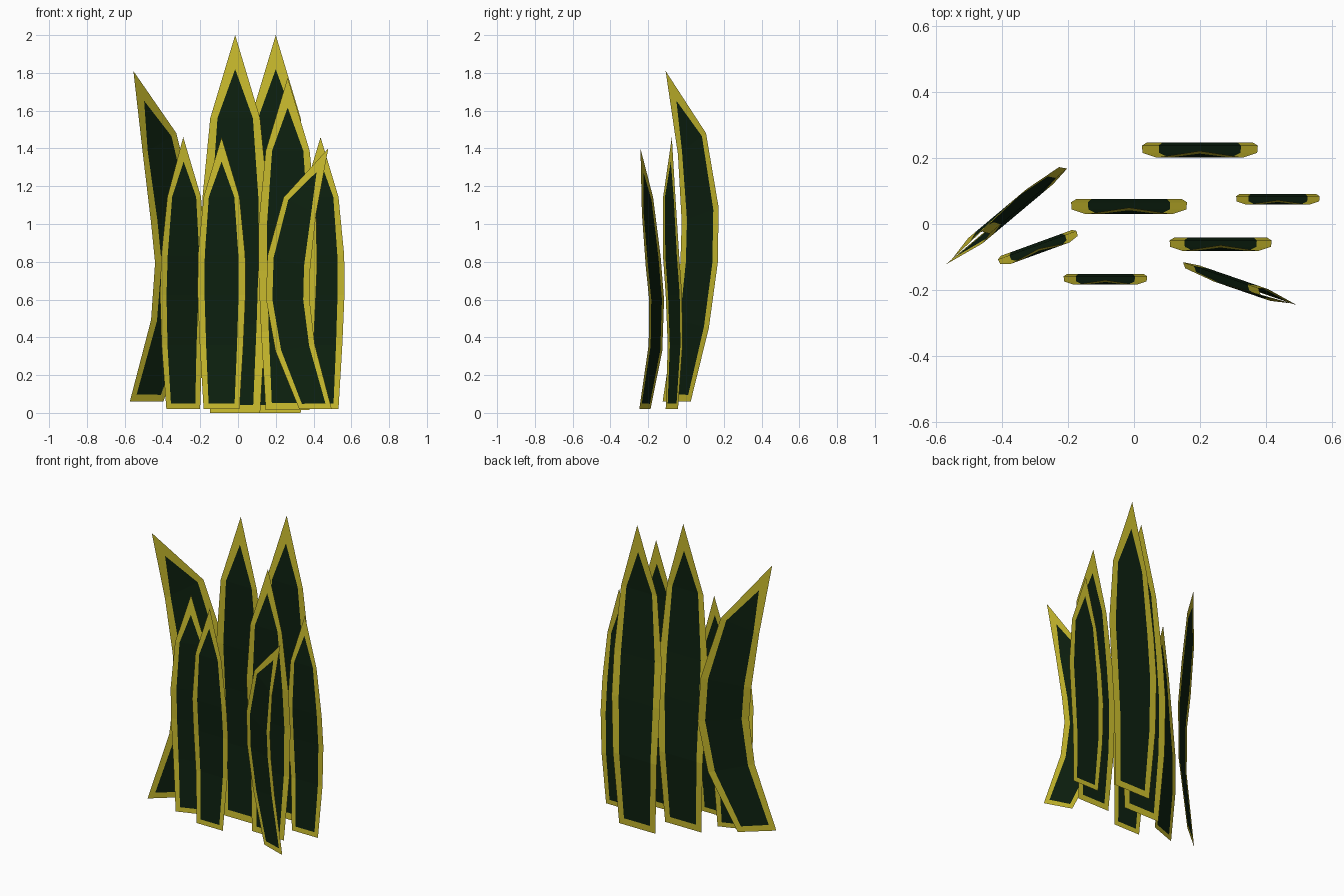
import bpy
import bmesh
from math import radians
from mathutils import Matrix, Vector

cube = bpy.data.objects.get("Cube")
if cube:
    bpy.data.objects.remove(cube, do_unlink=True)


def make_material(name, rgb):
    mat = bpy.data.materials.new(name)
    mat.use_nodes = True
    color = (*rgb, 1)
    mat.diffuse_color = color
    mat.node_tree.nodes["Principled BSDF"].inputs["Base Color"].default_value = color
    return mat


YELLOW = make_material("yellow margin", (0.60, 0.51, 0.027))
GREEN = make_material("dark green", (0.004, 0.015, 0.005))

# Leaf rows for unit height: height, half width, depth bow, sideways sway, tilt
ROWS = [
    (0.0, 0.066, 0.0, 0.115, 0.0),
    (0.235, 0.080, 0.013, 0.028, -0.012),
    (0.42, 0.088, 0.008, 0.0, 0.0),
    (0.565, 0.087, -0.003, 0.008, 0.022),
    (0.78, 0.066, -0.010, 0.055, 0.032),
]
TIP = (1.0, 0.0, 0.0, 0.167, 0.0)
INNER = 0.71


def mix(a, b, t):
    return tuple(p + (q - p) * t for p, q in zip(a, b))


def row_point(row, side, sway):
    z, half, bow, shift, tilt = row
    return Vector((side * half + sway * shift, bow, z - side * sway * tilt))


def make_leaf(name, x, y, base, height, angle=0, sway=0):
    """A thin bowed blade: a green centre framed by a yellow margin."""
    bm = bmesh.new()
    place = (Matrix.Translation((x, y, base))
             @ Matrix.Rotation(radians(angle), 4, "Z") @ Matrix.Scale(height, 4))

    def add(row, side):
        return bm.verts.new(place @ row_point(row, side, sway))

    # Centre rows start just above the base and stop short of the tip
    inner_rows = [mix(ROWS[0], ROWS[1], 0.09)] + ROWS[1:]
    outer = {s: [add(r, s) for r in ROWS] for s in (-1, 1)}
    inner = {s: [add(r, s * INNER) for r in inner_rows] for s in (-1, 1)}
    tip = add(TIP, 0)
    inner_tip = add(mix(ROWS[-1], TIP, 0.59), 0)

    def face(verts, slot):
        bm.faces.new(verts).material_index = slot

    # Yellow margin up both sides, across the base and around the tip
    for s in (-1, 1):
        o, i = outer[s] + [tip], inner[s] + [inner_tip]
        for k in range(len(ROWS)):
            quad = [o[k], i[k], i[k + 1], o[k + 1]]
            face(quad if s < 0 else quad[::-1], 0)
    face([outer[-1][0], outer[1][0], inner[1][0], inner[-1][0]], 0)

    # Green centre
    left, right = inner[-1], inner[1]
    for k in range(len(ROWS) - 1):
        face([left[k], right[k], right[k + 1], left[k + 1]], 1)
    face([left[-1], right[-1], inner_tip], 1)

    mesh = bpy.data.meshes.new(name)
    bm.to_mesh(mesh)
    bm.free()
    mesh.materials.append(YELLOW)
    mesh.materials.append(GREEN)
    obj = bpy.data.objects.new(name, mesh)
    bpy.context.collection.objects.link(obj)


# Tall upright leaves
make_leaf("tall_back_leaf", 0.20, 0.222, 0, 2)
make_leaf("tall_centre_leaf", -0.015, 0.05, 0, 2)
make_leaf("medium_leaf", 0.263, -0.064, 0.015, 1.76)

# Short upright leaves
make_leaf("short_left_side_leaf", 0.437, 0.073, 0.02, 1.44)
make_leaf("short_front_leaf", -0.087, -0.17, 0.02, 1.44)
make_leaf("short_right_side_leaf", -0.29, -0.075, 0.02, 1.44, angle=20)

# Curved, swaying leaves
make_leaf("curved_right_leaf", -0.33, 0.08, 0.06, 1.75, angle=220, sway=1)
make_leaf("curved_front_leaf", 0.26, -0.166, 0.02, 1.38, angle=-19, sway=1)
